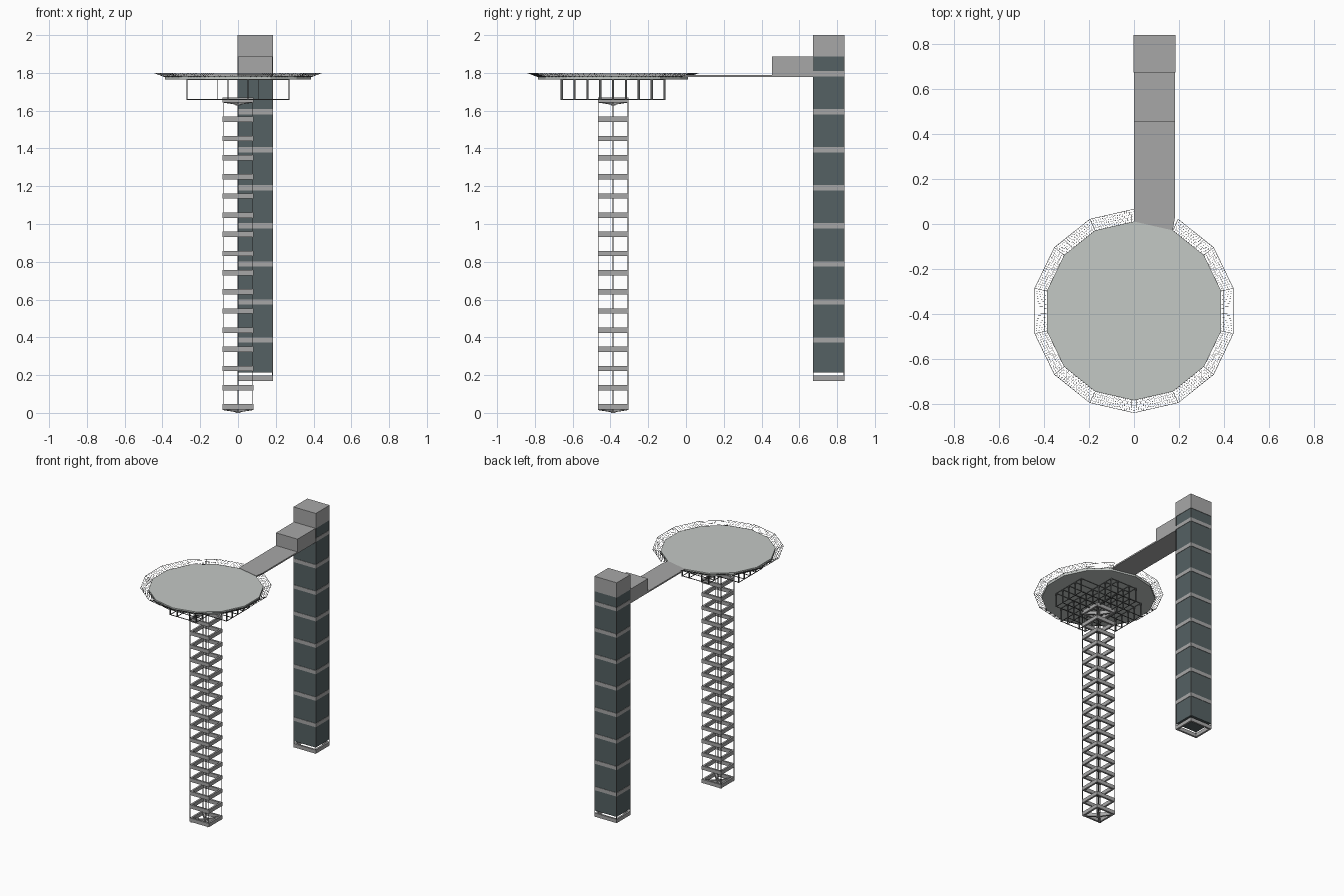
import bpy, bmesh, math
from mathutils import Vector, Matrix

if "Cube" in bpy.data.objects:
    bpy.data.objects.remove(bpy.data.objects["Cube"])

def material(name, rgb):
    m = bpy.data.materials.new(name)
    m.diffuse_color = (*rgb, 1)
    m.use_nodes = True
    m.node_tree.nodes["Principled BSDF"].inputs["Base Color"].default_value = m.diffuse_color
    return m

GREY = material("concrete grey", (0.39, 0.39, 0.39))
DECK = material("pale deck", (0.55, 0.58, 0.56))
SLATE = material("dark slate", (0.09, 0.12, 0.125))
STEEL = material("dark steel", (0.10, 0.105, 0.105))

def finish(name, bm, mat):
    bmesh.ops.recalc_face_normals(bm, faces=bm.faces)
    me = bpy.data.meshes.new(name)
    bm.to_mesh(me)
    bm.free()
    me.materials.append(mat)
    ob = bpy.data.objects.new(name, me)
    bpy.context.collection.objects.link(ob)
    return ob

def box(bm, x0, x1, y0, y1, z0, z1):
    size = Matrix.Diagonal((x1 - x0, y1 - y0, z1 - z0, 1))
    mid = Matrix.Translation(((x0 + x1) / 2, (y0 + y1) / 2, (z0 + z1) / 2))
    bmesh.ops.create_cube(bm, size=1, matrix=mid @ size)

def beam(bm, a, b, w, h):
    a, b = Vector(a), Vector(b)
    d = b - a
    rot = d.to_track_quat('X', 'Z').to_matrix().to_4x4()
    bmesh.ops.create_cube(bm, size=1, matrix=Matrix.Translation((a + b) / 2) @ rot
                          @ Matrix.Diagonal((d.length, w, h, 1)))

def square_ring(bm, x0, x1, y0, y1, z0, z1, t):
    box(bm, x0, x1, y0, y0 + t, z0, z1)
    box(bm, x0, x1, y1 - t, y1, z0, z1)
    box(bm, x0, x0 + t, y0 + t, y1 - t, z0, z1)
    box(bm, x1 - t, x1, y0 + t, y1 - t, z0, z1)

def prism(name, pts, z0, z1, mat):
    bm = bmesh.new()
    f = bm.faces.new([bm.verts.new((x, y, z0)) for x, y in pts])
    r = bmesh.ops.extrude_face_region(bm, geom=[f])
    bmesh.ops.translate(bm, vec=(0, 0, z1 - z0),
                        verts=[v for v in r["geom"] if isinstance(v, bmesh.types.BMVert)])
    return finish(name, bm, mat)

CY, N = -0.386, 14
def rim(k, r, z=0):
    a = math.pi / 2 - k * 2 * math.pi / N
    return Vector((r * math.cos(a), CY + r * math.sin(a), z))

# Landing deck
prism("landing_deck", [rim(k, 0.397)[:2] for k in range(N)], 1.765, 1.787, DECK)

# Safety net: fine wire mesh round the deck, open at the walkway
bm = bmesh.new()
U, V = 18, 5
for k in range(1, N):
    a0, a1 = rim(k, 0.398, 1.778), rim(k + 1, 0.398, 1.778)
    b0, b1 = rim(k, 0.452, 1.799), rim(k + 1, 0.452, 1.799)
    grid = [[bm.verts.new(a0.lerp(a1, u / U).lerp(b0.lerp(b1, u / U), v / V))
             for v in range(V + 1)] for u in range(U + 1)]
    for u in range(U):
        for v in range(V):
            bm.faces.new((grid[u][v], grid[u + 1][v], grid[u + 1][v + 1], grid[u][v + 1]))
bmesh.ops.remove_doubles(bm, verts=bm.verts, dist=1e-5)
net = finish("safety_net", bm, STEEL)
wire = net.modifiers.new("wire", 'WIREFRAME')
wire.thickness = 0.001
wire.use_even_offset = False

# Net frame: thin outer rail and radial arms
bm = bmesh.new()
for k in range(1, N):
    beam(bm, rim(k, 0.452, 1.799), rim(k + 1, 0.452, 1.799), 0.002, 0.002)
for k in range(1, N + 1):
    beam(bm, rim(k, 0.397, 1.778), rim(k, 0.452, 1.799), 0.002, 0.002)
finish("net_frame", bm, STEEL)

# Under-deck support lattice
bm = bmesh.new()
xs = [-0.27, -0.11, -0.053, 0.053, 0.11, 0.27]
ys = [j * 0.068 for j in range(-4, 5)]
inside = lambda x, y: abs(x) + abs(y) < 0.41
ZB, ZT = 1.657, 1.766
for x in xs:
    reach = max(y for y in ys if inside(x, y))
    for z in (ZB, ZT - 0.004):
        box(bm, x - 0.002, x + 0.002, CY - reach, CY + reach, z, z + 0.004)
for y in ys:
    reach = max(x for x in xs if inside(x, y))
    for z in (ZB, ZT - 0.004):
        box(bm, -reach, reach, CY + y - 0.002, CY + y + 0.002, z, z + 0.004)
    for x in xs:
        if inside(x, y):
            box(bm, x - 0.002, x + 0.002, CY + y - 0.006, CY + y + 0.006, ZB, ZT)
finish("deck_support_lattice", bm, STEEL)

# Open lattice tower: stacked square rings
S = 0.081
bm = bmesh.new()
for i in range(17):
    z = 0.032 + 0.1015 * i
    square_ring(bm, -S, S, CY - S, CY + S, z - 0.014, z + 0.014, 0.014)
finish("lattice_tower_rings", bm, GREY)

# Cross braces closing the two ends of the tower
bm = bmesh.new()
for z0, dz in ((0.028, -0.012), (1.656, -0.012)):
    for sx in (-1, 1):
        for sy in (-1, 1):
            beam(bm, (sx * 0.075, CY + sy * 0.075, z0), (0, CY, z0 + dz), 0.014, 0.026)
    box(bm, -0.012, 0.012, CY - 0.012, CY + 0.012, z0 - 0.028, z0 + 0.008)
finish("lattice_tower_braces", bm, GREY)

# Thin posts of the tower
bm = bmesh.new()
for sx in (-1, 1):
    for sy in (-1, 1):
        x, y = sx * (S - 0.0025), CY + sy * (S - 0.0025)
        box(bm, x - 0.002, x + 0.002, y - 0.002, y + 0.002, 0.018, 1.67)
box(bm, -0.002, 0.002, CY - 0.002, CY + 0.002, 0.01, 1.66)
finish("lattice_tower_posts", bm, STEEL)

# Lift shaft core
X0, X1, Y0, Y1 = -0.003, 0.185, 0.672, 0.838
bm = bmesh.new()
box(bm, X0 + 0.003, X1 - 0.003, Y0 + 0.003, Y1 - 0.003, 0.215, 1.886)
finish("lift_shaft", bm, SLATE)

# Lift shaft bands and corner posts
bm = bmesh.new()
for i in range(9):
    z = 0.184 + 0.2015 * i
    square_ring(bm, X0, X1, Y0, Y1, z - 0.014, z + 0.014, 0.014)
finish("lift_shaft_bands", bm, GREY)
bm = bmesh.new()
for x in (X0 + 0.002, X1 - 0.002):
    for y in (Y0 + 0.002, Y1 - 0.002):
        box(bm, x - 0.002, x + 0.002, y - 0.002, y + 0.002, 0.17, 1.886)
finish("lift_shaft_posts", bm, STEEL)

# Lift head, lobby and walkway
bm = bmesh.new()
box(bm, X0, X1, Y0, Y1, 1.886, 2.0)
finish("lift_head", bm, GREY)
bm = bmesh.new()
box(bm, 0.0, 0.182, 0.456, Y0 + 0.002, 1.778, 1.886)
finish("lobby", bm, GREY)
e0, e1 = rim(0, 0.397), rim(1, 0.397)
prism("walkway", [(0.0, e0.y), (e1.x, e1.y), (0.182, 0.03), (0.182, 0.675), (0.0, 0.675)],
      1.778, 1.789, GREY)
